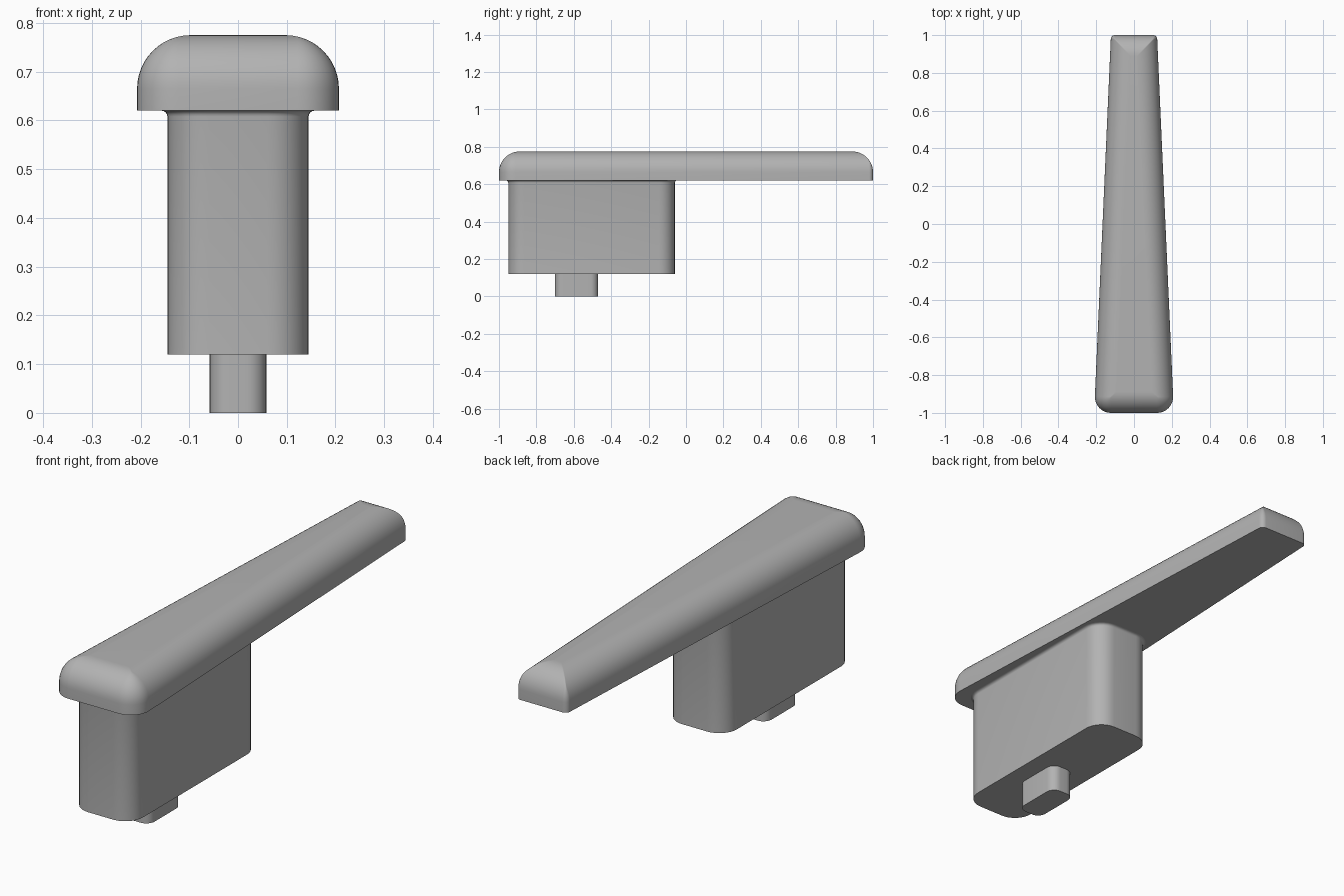
import bpy, bmesh, math
from mathutils import Vector

cube = bpy.data.objects.get("Cube")
if cube:
    bpy.data.objects.remove(cube, do_unlink=True)

grey = bpy.data.materials.new("plain grey")
grey.use_nodes = True
grey.diffuse_color = (0.45, 0.45, 0.45, 1)
grey.node_tree.nodes["Principled BSDF"].inputs["Base Color"].default_value = (0.45, 0.45, 0.45, 1)


def outline(y0, y1, w0, w1, r0, r1, inset=0.0, steps=8):
    """Rounded trapezoid, half widths w0 and w1 at y0 and y1, shrunk by inset."""
    slope = (w1 - w0) / (y1 - y0)
    side = inset * math.sqrt(1 + slope * slope)
    a, b = y0 + inset, y1 - inset
    wa, wb = w0 + slope * inset - side, w1 - slope * inset - side
    corners = [Vector(c) for c in ((wa, a), (wb, b), (-wb, b), (-wa, a))]
    radii = [max(r - inset, 0.004) for r in (r0, r1, r1, r0)]
    points = []
    for i, c in enumerate(corners):
        before = (corners[i - 1] - c).normalized()
        after = (corners[(i + 1) % 4] - c).normalized()
        half = before.angle(after) / 2
        r = radii[i]
        centre = c + (before + after).normalized() * r / math.sin(half)
        start = c + before * r / math.tan(half) - centre
        end = c + after * r / math.tan(half) - centre
        total = start.angle(end)
        for k in range(steps + 1):
            t = k / steps
            p = (start * math.sin((1 - t) * total) + end * math.sin(t * total)) / math.sin(total)
            points.append(centre + p)
    return points


def loft(name, levels, shape):
    """Skin stacked outlines; levels holds (z, inset) pairs from the bottom up."""
    bm = bmesh.new()
    rings = [[bm.verts.new((p.x, p.y, z)) for p in outline(*shape, inset=d)] for z, d in levels]
    for low, high in zip(rings, rings[1:]):
        for i in range(len(low)):
            j = (i + 1) % len(low)
            bm.faces.new((low[i], low[j], high[j], high[i]))
    bm.faces.new(rings[0][::-1])
    bm.faces.new(rings[-1])
    bmesh.ops.recalc_face_normals(bm, faces=bm.faces)
    mesh = bpy.data.meshes.new(name)
    bm.to_mesh(mesh)
    bm.free()
    obj = bpy.data.objects.new(name, mesh)
    bpy.context.collection.objects.link(obj)
    mesh.materials.append(grey)
    bpy.ops.object.select_all(action="DESELECT")
    obj.select_set(True)
    bpy.context.view_layer.objects.active = obj
    bpy.ops.object.shade_smooth_by_angle(angle=math.radians(35))
    return obj


# Tapered lever with a large round-over along its upper edge
base, top, r = 0.62, 0.775, 0.11
arc = [math.radians(90 * k / 12) for k in range(13)]
lever_levels = [(base, 0)] + [(top - r + r * math.sin(a), r - r * math.cos(a)) for a in arc]
loft("lever", lever_levels, (-1, 1, 0.211, 0.122, 0.085, 0.022))

# Hub block, flaring into the lever with a small fillet
f = 0.012
flare = [(base - f + f * math.sin(a), f * math.cos(a) - f) for a in arc[::3]]
loft("hub", [(0.12, 0)] + flare, (-0.95, -0.06, 0.145, 0.145, 0.085, 0.085))

# Drive peg under the hub
loft("peg", [(0, 0), (0.125, 0)], (-0.7, -0.47, 0.058, 0.058, 0.04, 0.04))
